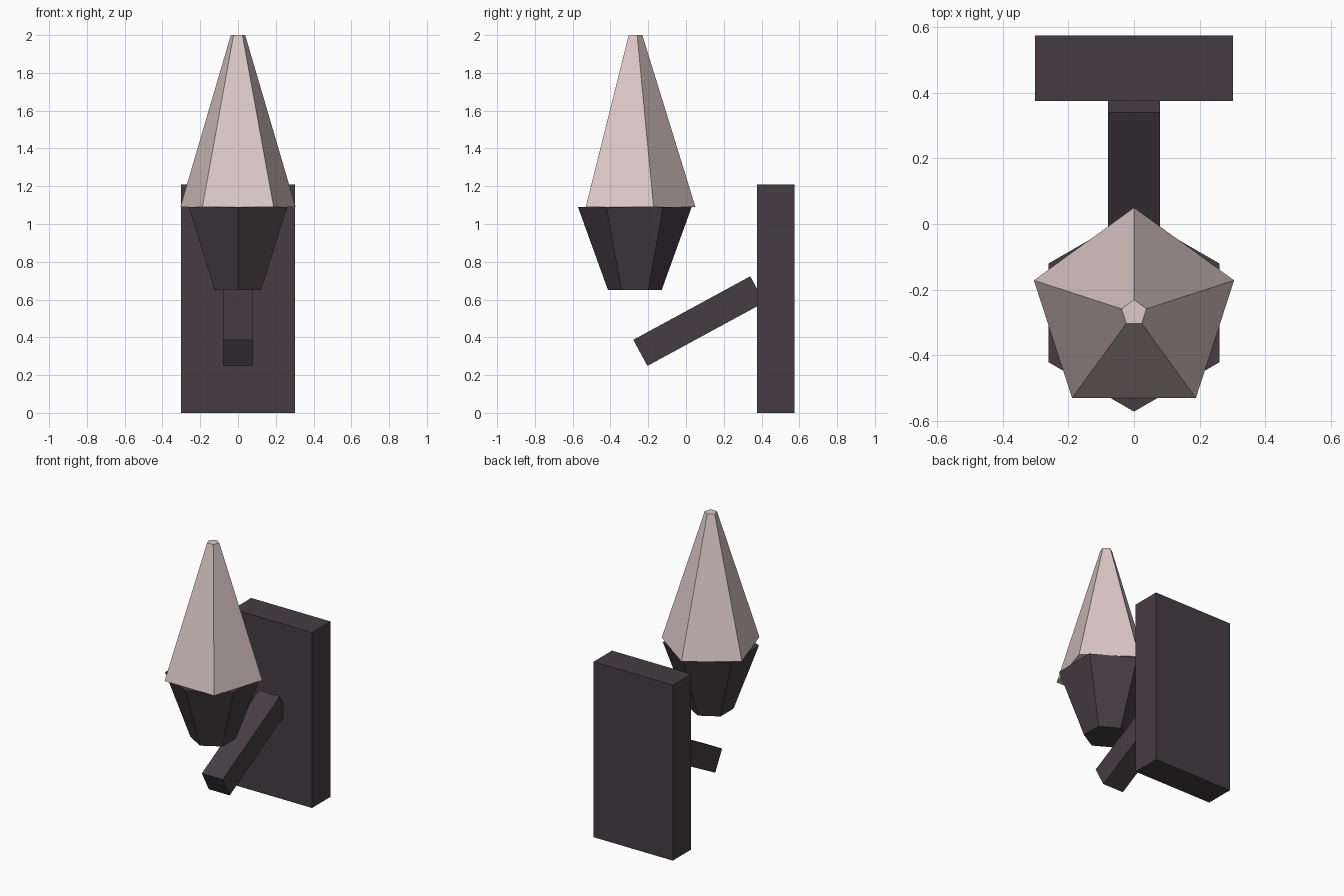
import bpy
import math

if "Cube" in bpy.data.objects:
    bpy.data.objects.remove(bpy.data.objects["Cube"])


def material(name, rgb):
    m = bpy.data.materials.new(name)
    m.diffuse_color = (*rgb, 1)
    m.use_nodes = True
    m.node_tree.nodes["Principled BSDF"].inputs["Base Color"].default_value = m.diffuse_color
    return m


dark_metal = material("dark_metal", (0.060, 0.048, 0.056))
pale_flame = material("pale_flame", (0.72, 0.58, 0.58))


def finish(name, mat):
    obj = bpy.context.object
    obj.name = name
    obj.data.materials.append(mat)
    return obj


def box(name, size, location, mat, tilt=0):
    bpy.ops.mesh.primitive_cube_add(size=1, location=location, rotation=(tilt, 0, 0))
    obj = finish(name, mat)
    obj.scale = size
    return obj


def tapered_prism(name, sides, r_bottom, r_top, z_bottom, z_top, mat):
    # first corner points towards +y
    bpy.ops.mesh.primitive_cone_add(
        vertices=sides, radius1=r_bottom, radius2=r_top, depth=z_top - z_bottom,
        location=(0, -0.271, (z_bottom + z_top) / 2))
    return finish(name, mat)


# Wall plate and the sloping arm set into it
box("wall_plate", (0.604, 0.2, 1.21), (0, 0.475, 0.605), dark_metal)
box("arm", (0.16, 0.705, 0.157), (0, 0.068, 0.486), dark_metal, math.radians(28.5))

# Six-sided cup and five-sided flame
tapered_prism("cup", 6, 0.142, 0.301, 0.65, 1.09, dark_metal)
tapered_prism("flame", 5, 0.321, 0.04, 1.09, 2.0, pale_flame)
